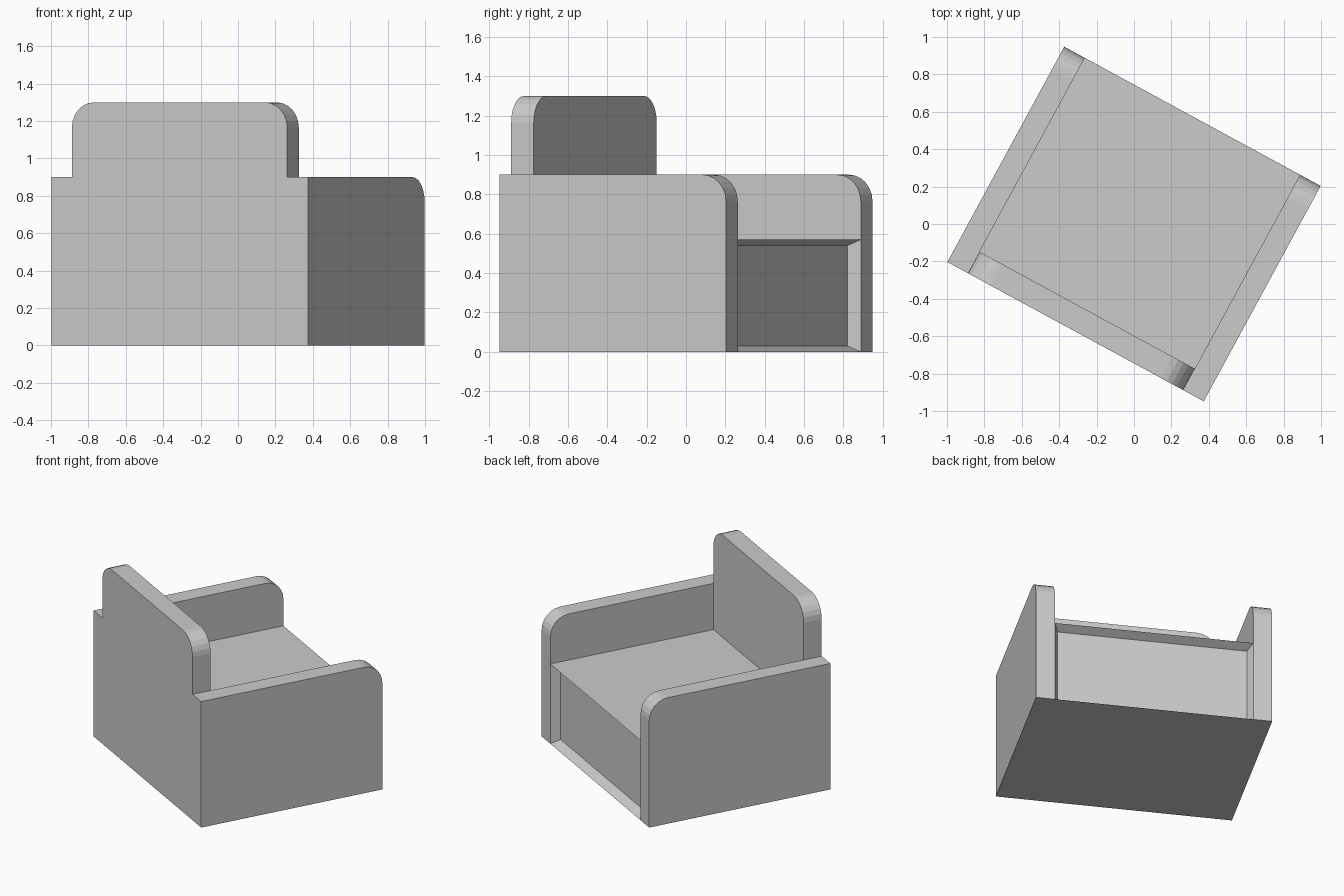
import bpy, bmesh, math

if "Cube" in bpy.data.objects:
    bpy.data.objects.remove(bpy.data.objects["Cube"])

HALF_W, HALF_D = 0.78, 0.655       # outer half width and depth (local axes)
ARM_IN, BACK_IN = 0.655, -0.525    # inner faces of arms and backrest
SEAT_Z, ARM_Z, BACK_Z = 0.57, 0.90, 1.30
RADIUS = 0.135

bm = bmesh.new()


def near(a, b):
    return abs(a - b) < 1e-4


def raise_faces(faces, height):
    """Extrude faces upward and return the lifted top faces."""
    geom = bmesh.ops.extrude_face_region(bm, geom=faces)["geom"]
    verts = [g for g in geom if isinstance(g, bmesh.types.BMVert)]
    bmesh.ops.translate(bm, verts=verts, vec=(0, 0, height))
    return [g for g in geom if isinstance(g, bmesh.types.BMFace)]


# Footprint: arm / seat / arm columns, backrest and seat rows
xs = [-HALF_W, -ARM_IN, ARM_IN, HALF_W]
ys = [-HALF_D, BACK_IN, HALF_D]
grid = [[bm.verts.new((x, y, 0)) for x in xs] for y in ys]
plate = [bm.faces.new((grid[j][i], grid[j][i + 1], grid[j + 1][i + 1], grid[j + 1][i]))
         for j in range(2) for i in range(3)]

# Base block up to the seat
tops = raise_faces(plate, SEAT_Z)


def is_seat(f):
    c = f.calc_center_median()
    return abs(c.x) < 0.1 and c.y > BACK_IN


def is_back(f):
    c = f.calc_center_median()
    return abs(c.x) < 0.1 and c.y < BACK_IN


# Arms, then the taller backrest between them
tops = raise_faces([f for f in tops if not is_seat(f)], ARM_Z - SEAT_Z)
raise_faces([f for f in tops if is_back(f)], BACK_Z - ARM_Z)
bmesh.ops.recalc_face_normals(bm, faces=bm.faces[:])

# Recessed panel with sloping border under the seat front
front = [f for f in bm.faces if f.normal.y > 0.9
         and all(near(v.co.y, HALF_D) and abs(v.co.x) < ARM_IN + 0.01 for v in f.verts)]
bmesh.ops.inset_region(bm, faces=front, thickness=0.03, depth=-0.06,
                       use_even_offset=True, use_boundary=True)

# Rounded arm fronts and backrest shoulders
arm_edges = [e for e in bm.edges
             if all(near(v.co.z, ARM_Z) and near(v.co.y, HALF_D) for v in e.verts)]
back_edges = [e for e in bm.edges if all(near(v.co.z, BACK_Z) for v in e.verts)
              and near(e.verts[0].co.x, e.verts[1].co.x)]
bmesh.ops.bevel(bm, geom=arm_edges + back_edges, offset=RADIUS, offset_type='OFFSET',
                segments=6, profile=0.5, affect='EDGES')

# Merge coplanar faces
bmesh.ops.dissolve_limit(bm, angle_limit=math.radians(1), verts=bm.verts[:], edges=bm.edges[:])
bmesh.ops.recalc_face_normals(bm, faces=bm.faces[:])

mesh = bpy.data.meshes.new("armchair")
bm.to_mesh(mesh)
bm.free()
chair = bpy.data.objects.new("armchair", mesh)
chair.rotation_euler.z = math.radians(-28.5)
bpy.context.collection.objects.link(chair)
